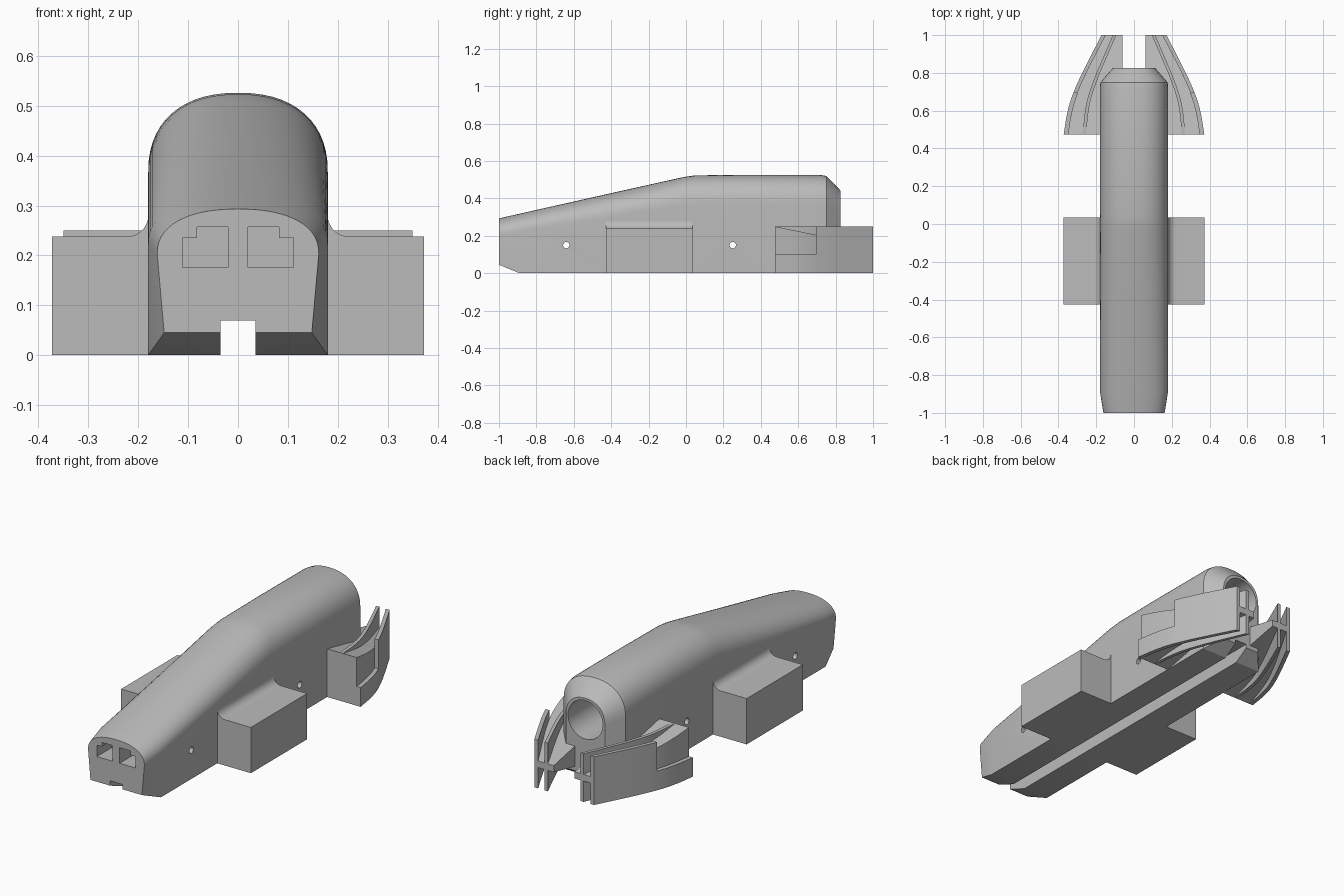
import bpy, bmesh, math

cube = bpy.data.objects.get("Cube")
if cube:
    bpy.data.objects.remove(cube, do_unlink=True)

grey = bpy.data.materials.new("plain_grey")
grey.use_nodes = True
grey.diffuse_color = (0.5, 0.5, 0.5, 1)
grey.node_tree.nodes["Principled BSDF"].inputs["Base Color"].default_value = (0.5, 0.5, 0.5, 1)


def loft(name, rings):
    """Skin a list of equal-length closed rings and cap both ends."""
    bm = bmesh.new()
    loops = [[bm.verts.new(p) for p in ring] for ring in rings]
    n = len(loops[0])
    for a, b in zip(loops, loops[1:]):
        for i in range(n):
            j = (i + 1) % n
            bm.faces.new((a[i], a[j], b[j], b[i]))
    bm.faces.new(loops[0])
    bm.faces.new(loops[-1])
    bmesh.ops.recalc_face_normals(bm, faces=bm.faces)
    mesh = bpy.data.meshes.new(name)
    bm.to_mesh(mesh)
    bm.free()
    mesh.materials.append(grey)
    obj = bpy.data.objects.new(name, mesh)
    bpy.context.collection.objects.link(obj)
    return obj


def extrude_y(name, profile, y0, y1):
    return loft(name, [[(x, y, z) for x, z in profile] for y in (y0, y1)])


def circle(cx, cz, r, n=48):
    return [(cx + r * math.cos(2 * math.pi * i / n), cz + r * math.sin(2 * math.pi * i / n))
            for i in range(n)]


def select_only(obj):
    bpy.ops.object.select_all(action='DESELECT')
    obj.select_set(True)
    bpy.context.view_layer.objects.active = obj


def cut(obj, cutter):
    cutter.hide_render = True
    mod = obj.modifiers.new("cut", 'BOOLEAN')
    mod.operation, mod.solver, mod.object = 'DIFFERENCE', 'EXACT', cutter
    select_only(obj)
    bpy.ops.object.modifier_apply(modifier=mod.name)
    bpy.data.objects.remove(cutter, do_unlink=True)


def smooth(obj, angle=25):
    select_only(obj)
    bpy.ops.object.shade_smooth_by_angle(angle=math.radians(angle))


def section(y, half, top, arch, foot, bottom):
    """Body cross-section: straight sides under a rounded arch."""
    ring = [(-foot, y, bottom), (foot, y, bottom)]
    steps = 28
    for i in range(steps + 1):
        t = math.pi * i / steps
        c, s = math.cos(t), math.sin(t)
        x = half * math.copysign(abs(c) ** 0.87, c)
        ring.append((x, y, top - arch + arch * abs(s) ** 0.87))
    return ring


# Main body
body = loft("body", [section(*s) for s in (
    (-1.0, 0.162, 0.293, 0.09, 0.148, 0.045),
    (-0.89, 0.18, 0.318, 0.095, 0.18, 0.0),
    (-0.4, 0.18, 0.428, 0.13, 0.18, 0.0),
    (-0.04, 0.18, 0.508, 0.15, 0.18, 0.0),
    (0.0, 0.18, 0.516, 0.155, 0.18, 0.0),
    (0.05, 0.18, 0.523, 0.16, 0.18, 0.0),
    (0.35, 0.18, 0.526, 0.16, 0.18, 0.0),
    (0.72, 0.18, 0.525, 0.16, 0.18, 0.0),
    (0.75, 0.178, 0.52, 0.16, 0.178, 0.0),
    (0.826, 0.112, 0.442, 0.115, 0.112, 0.05))])

# Slot along the underside
cut(body, extrude_y("slot", [(-0.035, -0.1), (0.035, -0.1), (0.035, 0.07), (-0.035, 0.07)], -1.2, 1.2))

# Round bore in the tail
cut(body, extrude_y("bore", circle(0, 0.33, 0.1), 0.38, 1.0))

# Axle holes
for y in (-0.64, 0.25):
    ring = circle(y, 0.15, 0.017, 24)
    cut(body, loft("axle_hole", [[(x, a, b) for a, b in ring] for x in (-0.5, 0.5)]))

# Stepped nose pockets
pocket = [(0.02, 0.176), (0.111, 0.176), (0.111, 0.235), (0.082, 0.235), (0.082, 0.257), (0.02, 0.257)]
for side in (1, -1):
    cut(body, extrude_y("pocket", [(side * x, z) for x, z in pocket], -1.1, -0.88))
smooth(body)

# Outer edge of the tail wings as (y, x)
CURVE = [(0.475, 0.372), (0.57, 0.357), (0.66, 0.334), (0.76, 0.293), (0.86, 0.244), (1.0, 0.172)]


def outer(y):
    """Smooth interpolation through the wing edge points."""
    k = max(i for i in range(len(CURVE) - 1) if CURVE[i][0] <= y + 1e-6)
    p = [CURVE[min(max(k + d, 0), len(CURVE) - 1)] for d in (-1, 0, 1, 2)]
    h = p[2][0] - p[1][0]
    t = (y - p[1][0]) / h
    m1 = (p[2][1] - p[0][1]) / (p[2][0] - p[0][0]) * h
    m2 = (p[3][1] - p[1][1]) / (p[3][0] - p[1][0]) * h
    return ((2 * t**3 - 3 * t**2 + 1) * p[1][1] + (t**3 - 2 * t**2 + t) * m1
            + (3 * t**2 - 2 * t**3) * p[2][1] + (t**3 - t**2) * m2)


def inner(y):
    """Middle fin line, closing towards the outer edge at the tail."""
    return outer(y) - 0.102 + 0.042 * (y - 0.475) / 0.525


def root(y):
    """Where the web meets the body, then steps in behind it."""
    return 0.16 if y < 0.75 else max(0.06, 0.16 - (y - 0.75) * 2)


def strip(name, side, y0, y1, x_in, x_out, low, high):
    rings = []
    for i in range(17):
        y = y0 + (y1 - y0) * i / 16
        a, b = side * x_in(y), side * x_out(y)
        rings.append([(a, y, low(y)), (b, y, low(y)), (b, y, high(y)), (a, y, high(y))])
    smooth(loft(name, rings))


def flat(z):
    return lambda y: z


def ramp(y):
    return 0.205 * (y - 0.475)


for side, label in ((1, "left"), (-1, "right")):
    # Side pod with a fillet up to the body
    profile = [(0.16, 0), (0.373, 0), (0.373, 0.238)]
    for i in range(9):
        t = math.pi / 2 * i / 8
        profile.append((0.222 - 0.042 * math.sin(t), 0.28 - 0.042 * math.cos(t)))
    profile.append((0.16, 0.28))
    smooth(extrude_y(label + "_side_pod", [(side * x, z) for x, z in profile], -0.427, 0.035))

    # Tail wing: notched outer fin, middle fin and tapering web
    skin = lambda y: outer(y) - 0.022
    strip(label + "_wing_ledge", side, 0.475, 0.695, skin, outer, flat(0), flat(0.1))
    strip(label + "_outer_fin", side, 0.695, 1.0, skin, outer, flat(0), flat(0.25))
    strip(label + "_middle_fin", side, 0.475, 1.0, lambda y: inner(y) - 0.018, inner, flat(0), flat(0.25))
    strip(label + "_wing_web", side, 0.475, 1.0, root, skin, ramp, lambda y: 0.25 - ramp(y))
